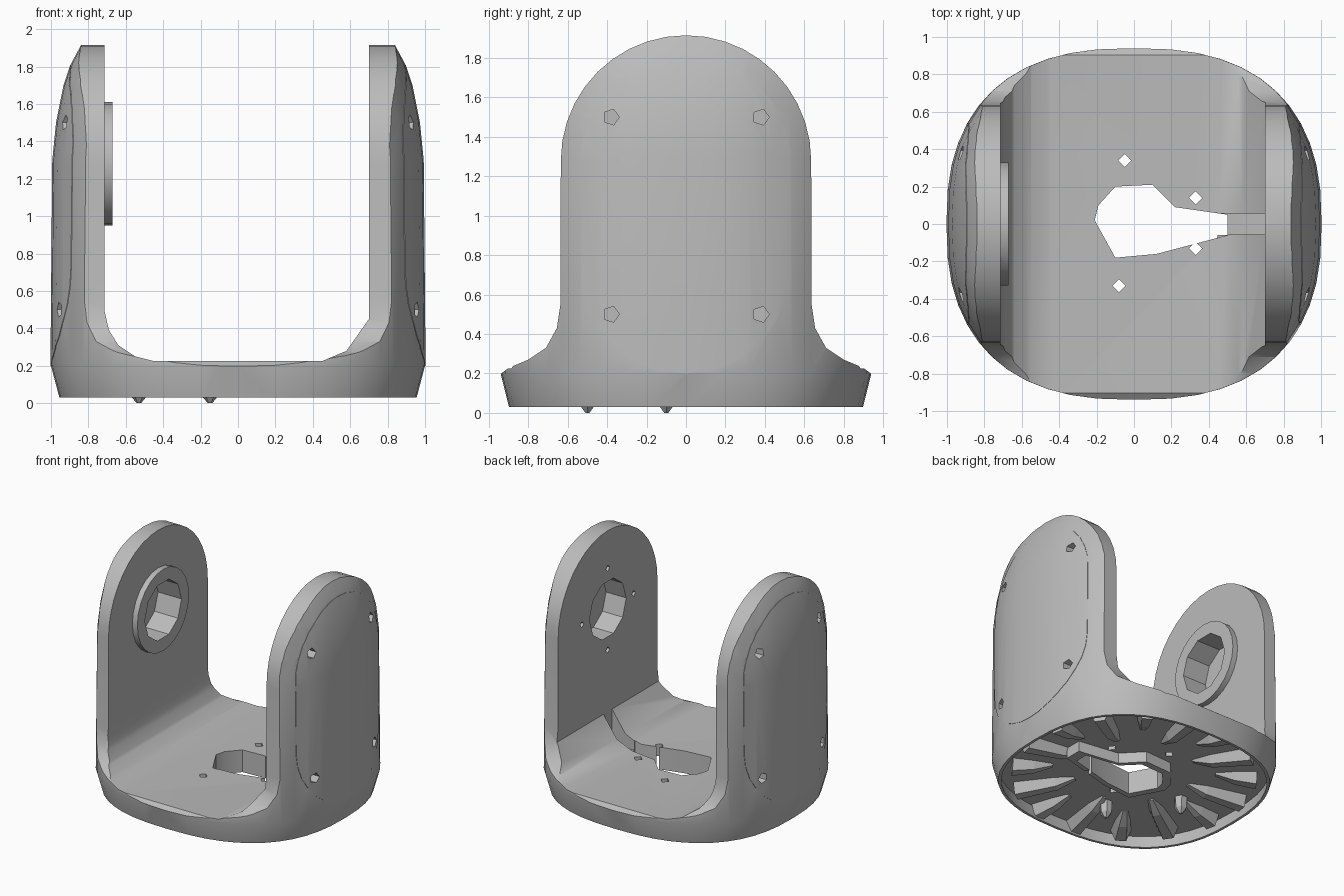
import bpy, bmesh
from math import cos, sin, pi, tau, copysign
from mathutils import Matrix

cube = bpy.data.objects.get("Cube")
if cube:
    bpy.data.objects.remove(cube)

grey = bpy.data.materials.new("bracket_grey")
grey.use_nodes = True
grey.diffuse_color = (0.5, 0.5, 0.5, 1)
grey.node_tree.nodes["Principled BSDF"].inputs["Base Color"].default_value = (0.5, 0.5, 0.5, 1)


def make(name, rings):
    """Closed loft through a list of equally long point rings."""
    bm = bmesh.new()
    loops = [[bm.verts.new(p) for p in ring] for ring in rings]
    n = len(loops[0])
    for a, b in zip(loops, loops[1:]):
        for i in range(n):
            j = (i + 1) % n
            bm.faces.new((a[i], a[j], b[j], b[i]))
    bm.faces.new(loops[0][::-1])
    bm.faces.new(loops[-1])
    bmesh.ops.recalc_face_normals(bm, faces=bm.faces)
    mesh = bpy.data.meshes.new(name)
    bm.to_mesh(mesh)
    bm.free()
    mesh.materials.append(grey)
    obj = bpy.data.objects.new(name, mesh)
    bpy.context.collection.objects.link(obj)
    return obj


def prism(name, pts, axis, lo, hi):
    """Extrude a 2D outline along one axis."""
    def place(p, d):
        co = list(p)
        co.insert("xyz".index(axis), d)
        return co
    return make(name, [[place(p, d) for p in pts] for d in (lo, hi)])


def disc(cu, cv, r, n):
    return [(cu + r * cos(tau * i / n), cv + r * sin(tau * i / n)) for i in range(n)]


def combine(target, tool, operation="DIFFERENCE"):
    mod = target.modifiers.new("cut", "BOOLEAN")
    mod.operation, mod.solver, mod.object = operation, "EXACT", tool
    bpy.context.view_layer.objects.active = target
    bpy.ops.object.modifier_apply(modifier=mod.name)
    bpy.data.objects.remove(tool)


def rounded_outline(scale, z, n=48):
    """Rounded, slightly squared plan outline."""
    ring = []
    for i in range(n):
        c, s = cos(tau * i / n), sin(tau * i / n)
        ring.append((scale * copysign(abs(c) ** 0.8, c),
                     scale * 0.94 * copysign(abs(s) ** 0.8, s), z))
    return ring


def column(name):
    levels = [(0.955, 0.03), (1, 0.2), (0.99, 1.3), (0.97, 1.5), (0.93, 1.7),
              (0.89, 1.82), (0.82, 1.95)]
    return make(name, [rounded_outline(s, z) for s, z in levels])


# Body: rounded column cut to a bell-shaped side profile with a flared foot
body = column("yoke_body")
pivot, arm_r = 1.28, 0.635
arch = [(arm_r * cos(pi * i / 20), pivot + arm_r * sin(pi * i / 20)) for i in range(21)]
flare = [(0.637, 0.55), (0.655, 0.43), (0.71, 0.33), (0.8, 0.27), (0.9, 0.228),
         (0.95, 0.19), (1.2, 0.19), (1.2, -0.1)]
bell = arch + [(-y, z) for y, z in flare] + flare[::-1]
combine(body, prism("bell_cutter", bell, "x", -1.5, 1.5), "INTERSECT")

# Opening between the arms: rounded fillet on one side, ramp on the other
opening = [(0.45, 0.225), (0.58, 0.28), (0.7, 0.45), (0.7, 2.2),
           (-0.715, 2.2), (-0.715, 0.5), (-0.69, 0.39), (-0.64, 0.31), (-0.55, 0.25), (-0.45, 0.225)]
combine(body, prism("opening_cutter", opening, "y", -1.5, 1.5))

# Hollow underside with a hub around the cable opening
combine(body, make("hollow_cutter", [rounded_outline(0.92, -0.05), rounded_outline(0.95, 0.13)]))
cable = [(-0.19, 0.1), (-0.1, 0.2), (0.1, 0.21), (0.22, 0.09), (0.5, 0.05),
         (0.5, -0.06), (0.12, -0.16), (-0.1, -0.18), (-0.21, 0.02)]
hub = [(x * 1.2 - 0.02, y * 1.25) for x, y in cable]
combine(body, prism("hub", hub, "z", 0.045, 0.16), "UNION")

# Side cover plates, barely proud of the arms
pill_r, pill_low = 0.53, 0.73
pill = [(pill_r * cos(pi * i / 16), pivot + pill_r * sin(pi * i / 16)) for i in range(17)]
pill += [(-pill_r * cos(pi * i / 16), pill_low - pill_r * sin(pi * i / 16)) for i in range(17)]
for side in (-1, 1):
    cover = column("side_cover")
    lo, hi = sorted((side * 0.8, side * 1.5))
    combine(cover, prism("pill_cutter", pill, "x", lo, hi), "INTERSECT")
    cover.data.transform(Matrix.Translation((side * 0.003, 0, 0)))
    combine(body, cover, "UNION")

# Boss on one arm, then blind pivot holes in both
combine(body, prism("boss", disc(0, pivot, 0.33, 24), "x", -0.76, -0.67), "UNION")
for side in (-1, 1):
    lo, hi = sorted((side * 0.6, side * 0.88))
    combine(body, prism("pivot_cutter", disc(0, pivot, 0.235, 10), "x", lo, hi))
    # Screw holes on the outer faces
    for y in (-0.38, 0.38):
        for z in (0.5, 1.5):
            lo, hi = sorted((side * 0.86, side * 1.1))
            combine(body, prism("screw_cutter", disc(y, z, 0.042, 5), "x", lo, hi))
# Small holes around the plain pivot hole
for i in range(4):
    a = tau * i / 4
    combine(body, prism("pin_cutter", disc(0.33 * cos(a), pivot + 0.33 * sin(a), 0.025, 4), "x", 0.6, 0.78))

# Cable opening, cable slot and screw holes in the floor
combine(body, prism("cable_cutter", cable, "z", -0.1, 0.5))
slot = [(0.45, -0.055), (0.7, -0.055), (0.7, 0.055), (0.45, 0.055)]
combine(body, prism("slot_cutter", slot, "z", 0.17, 0.45))
for x, y in ((-0.05, 0.34), (-0.08, -0.33), (0.33, 0.14), (0.33, -0.13)):
    combine(body, prism("floor_screw_cutter", disc(x, y, 0.035, 4), "z", -0.1, 0.5))

# Wedge-shaped radial ribs under the base, alternately long and short
ribs = 16
for i in range(ribs):
    inner = 0.45 if i % 2 else 0.6
    rib = make(f"underside_rib_{i + 1}", [
        [(r, -w, 0.14), (r, w, 0.14), (r, w * 0.5, low), (r, -w * 0.5, low)]
        for r, w, low in ((inner, 0.03, 0.12), (inner + 0.14, 0.06, 0.07), (0.9, 0.08, 0.045))])
    rib.data.transform(Matrix.Rotation(tau * (i + 0.5) / ribs, 4, "Z"))

# Little feet on the underside
for i, (x, y) in enumerate(((-0.53, -0.1), (-0.15, -0.5))):
    make(f"foot_nub_{i + 1}", [[(u, v, z) for u, v in disc(x, y, r, 6)]
                               for z, r in ((0.14, 0.05), (0.04, 0.045), (0, 0.012))])

# Smooth shading with crisp edges on the body
bpy.ops.object.select_all(action="DESELECT")
body.select_set(True)
bpy.context.view_layer.objects.active = body
bpy.ops.object.shade_smooth_by_angle(angle=0.6)
